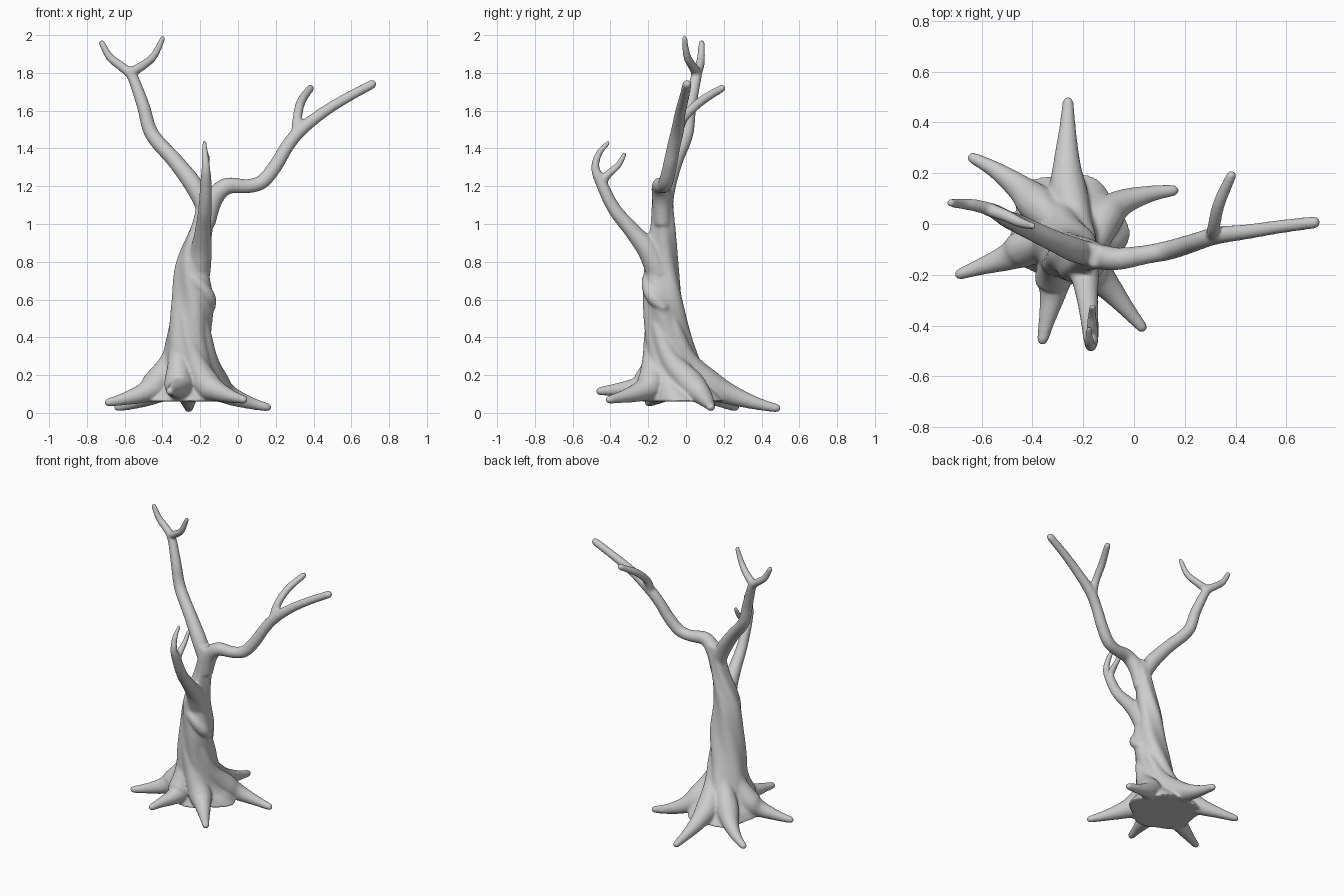
import bpy, bmesh, math
from mathutils import Vector

bm = bmesh.new()

def spline(pts, steps=6):
    """Catmull-Rom through tuples of any length."""
    P = [pts[0]] + list(pts) + [pts[-1]]
    out = []
    for i in range(1, len(P) - 2):
        for s in range(steps):
            t = s / steps
            out.append([0.5 * (2*b + (c-a)*t + (2*a-5*b+4*c-d)*t*t + (3*b-a-3*c+d)*t**3)
                        for a, b, c, d in zip(P[i-1], P[i], P[i+1], P[i+2])])
    out.append(list(pts[-1]))
    return out

def skin(rings):
    loops = [[bm.verts.new(p) for p in r] for r in rings]
    n = len(loops[0])
    for a, b in zip(loops, loops[1:]):
        for i in range(n):
            bm.faces.new((a[i], a[(i+1) % n], b[(i+1) % n], b[i]))
    bm.faces.new(loops[0][::-1])
    bm.faces.new(loops[-1])

def limb(pts, n=14):
    """Round tube through (x, y, z, radius) points with a rounded tip."""
    s = spline(pts)
    c = [Vector(p[:3]) for p in s]
    d = (c[-1] - c[-2]).normalized()
    r = s[-1][3]
    rad = [p[3] for p in s]
    c += [c[-1] + d*r*0.6, c[-1] + d*r*0.95]
    rad += [r*0.8, r*0.3]
    side = None
    rings = []
    for i, p in enumerate(c):
        t = (c[min(i+1, len(c)-1)] - c[max(i-1, 0)]).normalized()
        side = (t.orthogonal() if side is None else side - t*side.dot(t)).normalized()
        up = t.cross(side)
        rings.append([p + rad[i]*(side*math.cos(a) + up*math.sin(a))
                      for a in (2*math.pi*k/n for k in range(n))])
    skin(rings)

# trunk: (z, centre x, centre y, radius x, radius y), twisted lobes
trunk = [(.06, -.265, -.015, .235, .22), (.11, -.265, -.025, .205, .19), (.16, -.265, -.04, .165, .165),
         (.24, -.268, -.065, .138, .147), (.4, -.262, -.098, .116, .12), (.6, -.238, -.12, .108, .103),
         (.8, -.237, -.13, .085, .088), (1.0, -.19, -.12, .056, .064), (1.12, -.165, -.122, .048, .056),
         (1.19, -.15, -.125, .035, .045)]
rings = []
for z, cx, cy, rx, ry in spline(trunk, 8):
    ring = []
    for k in range(48):
        a = 2*math.pi*k/48
        f = 1 + 0.06*math.cos(5*(a + 2.6*z)) + 0.03*math.cos(3*a + 5*z)
        ring.append((cx + rx*f*math.cos(a), cy + ry*f*math.sin(a), z))
    rings.append(ring)
skin(rings)

# roots: (tip x, y, z, sideways bend); each climbs the trunk as a spiral ridge
C = Vector((-.27, -.05, 0))
for x, y, z, bend in [(-.26, .48, .025, 0), (-.635, .26, .03, -.03), (.155, .132, .03, .035),
                      (-.685, -.197, .055, 0), (-.36, -.455, .115, 0), (.03, -.405, .07, 0)]:
    tip = Vector((x, y, 0)) - C
    a0, L = math.atan2(tip.y, tip.x), tip.length
    side = Vector((-tip.y, tip.x, 0)).normalized() * bend
    def at(r, da, h, rad, k=0):
        lean = h if h > .2 else 0
        return (C.x + .04*lean + r*math.cos(a0-da) + k*side.x,
                C.y - .12*lean + r*math.sin(a0-da) + k*side.y, h, rad)
    limb([at(.072, 1.45, .6, .02), at(.083, .95, .44, .036), at(.10, .4, .28, .054),
          at(.17, .06, .155, .075, .5), at(L*.55, 0, .085 + z*.4, .054, 1),
          at(L*.8, 0, .03 + z*.8, .034, .7), (x, y, z, .023)])

# wrapped ridge with knob
limb([(-.285, -.14, .82, .02), (-.26, -.19, .74, .03), (-.20, -.20, .675, .036),
      (-.155, -.172, .61, .038), (-.145, -.12, .56, .028)])

# left branch and its fork
limb([(-.16, -.12, 1.05, .045), (-.225, -.105, 1.19, .05), (-.33, -.06, 1.33, .043), (-.455, 0, 1.475, .039),
      (-.50, .02, 1.62, .035), (-.55, .05, 1.76, .03), (-.58, .06, 1.81, .027)])
limb([(-.565, .058, 1.795, .027), (-.625, .073, 1.84, .025), (-.68, .08, 1.885, .022), (-.722, .083, 1.96, .017)])
limb([(-.575, .058, 1.80, .027), (-.51, .035, 1.835, .025), (-.445, .005, 1.89, .021), (-.398, -.008, 1.985, .015)])

# right branch and its twig
limb([(-.165, -.125, 1.0, .045), (-.13, -.13, 1.13, .05), (-.06, -.137, 1.2, .045), (.05, -.12, 1.2, .038),
      (.13, -.105, 1.225, .039), (.2, -.085, 1.31, .038), (.26, -.065, 1.41, .036), (.33, -.045, 1.495, .035),
      (.45, -.03, 1.59, .03), (.58, -.01, 1.67, .027), (.71, .006, 1.74, .025)])
limb([(.31, -.05, 1.47, .03), (.315, -.01, 1.565, .026), (.335, .08, 1.65, .025), (.383, .19, 1.718, .021)])

# front branch and its fork
limb([(-.215, -.14, .74, .07), (-.195, -.20, .86, .058), (-.185, -.285, .965, .044), (-.175, -.38, 1.08, .036),
      (-.17, -.45, 1.22, .031), (-.17, -.48, 1.30, .023), (-.175, -.46, 1.375, .018), (-.178, -.412, 1.43, .013)])
limb([(-.17, -.452, 1.215, .026), (-.165, -.41, 1.265, .022), (-.165, -.36, 1.31, .018), (-.163, -.325, 1.37, .013)])

bmesh.ops.recalc_face_normals(bm, faces=bm.faces)
me = bpy.data.meshes.new("bare_tree")
bm.to_mesh(me)
bm.free()
tree = bpy.data.objects.new("bare_tree", me)
bpy.context.collection.objects.link(tree)

# fuse all limbs into one smooth skin
rm = tree.modifiers.new("fuse", 'REMESH')
rm.mode = 'VOXEL'
rm.voxel_size = 0.008
rm.use_smooth_shade = True
sm = tree.modifiers.new("soften", 'SMOOTH')
sm.factor = 0.5
sm.iterations = 10
